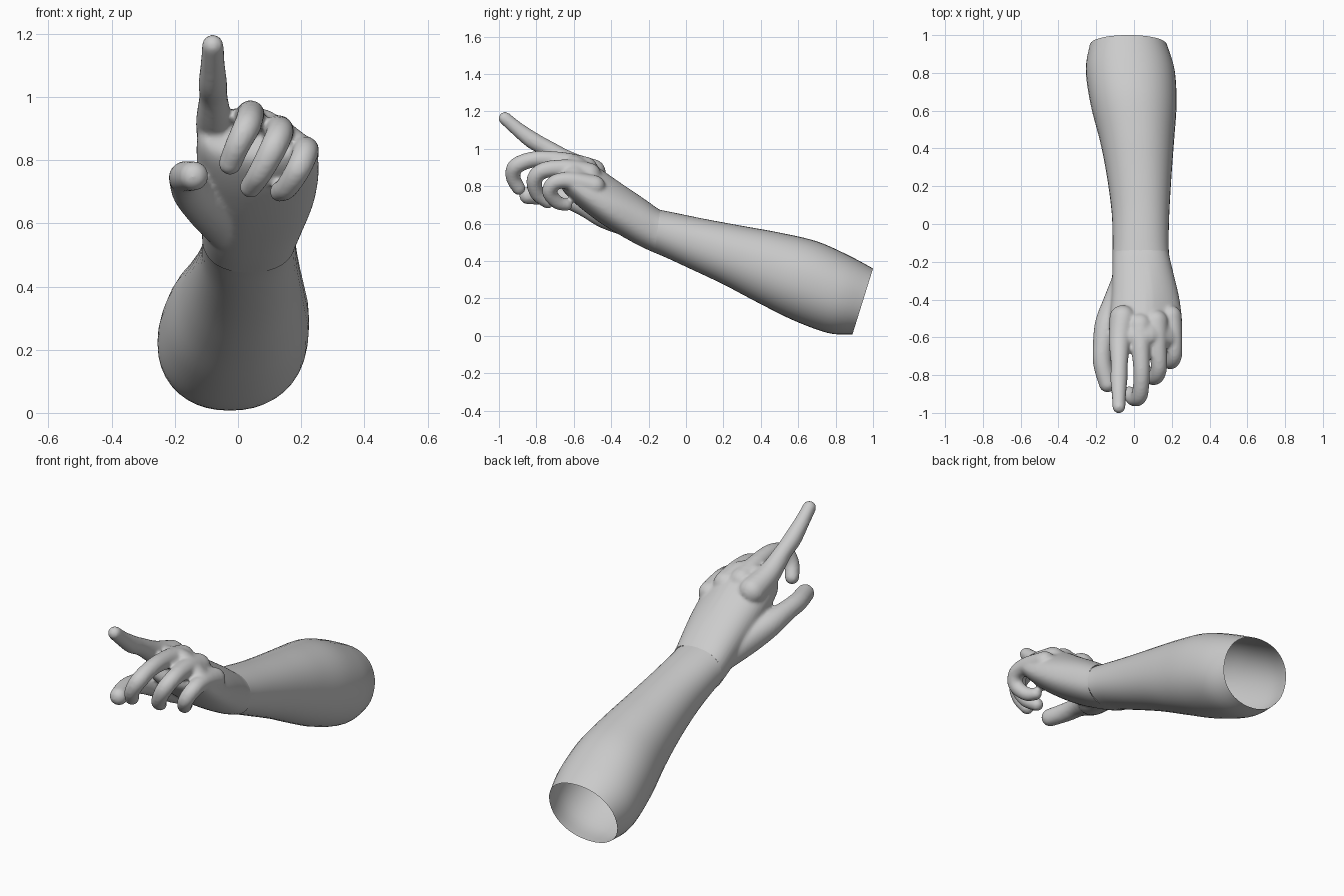
import bpy, bmesh
from math import sin, cos, pi, copysign
from mathutils import Vector

if "Cube" in bpy.data.objects:
    bpy.data.objects.remove(bpy.data.objects["Cube"])

# Cross-sections: top y, top z, bottom y, bottom z, left x, right x
FOREARM = [
    (1.00, .36, .89, .008, -.235, .175),
    (.87, .43, .76, .015, -.255, .215),
    (.70, .505, .57, .085, -.23, .225),
    (.50, .552, .38, .18, -.18, .212),
    (.30, .588, .20, .275, -.143, .198),
    (.10, .625, .02, .36, -.118, .187),
    (-.07, .66, -.11, .42, -.113, .183),
    (-.14, .674, -.17, .445, -.114, .185),
]
PALM = [
    (-.07, .645, -.11, .42, -.113, .183),
    (-.14, .674, -.17, .445, -.114, .185),
    (-.22, .73, -.27, .492, -.115, .205),
    (-.36, .825, -.43, .585, -.12, .24),
    (-.48, .908, -.56, .68, -.13, .255),
    (-.57, .962, -.64, .755, -.13, .252),
    (-.615, .965, -.67, .80, -.115, .235),
    (-.635, .945, -.67, .83, -.09, .21),
]
# Digits: x, y, z, radius along each bone
DIGITS = [
    [(-.04, -.28, .59, .07), (-.085, -.42, .65, .08), (-.14, -.53, .70, .067),
     (-.165, -.64, .735, .052), (-.167, -.74, .748, .049), (-.14, -.845, .75, .046)],
    [(-.06, -.50, .875, .07), (-.075, -.62, .925, .058), (-.078, -.74, 1.0, .045),
     (-.08, -.82, 1.045, .045), (-.08, -.90, 1.105, .038), (-.08, -.968, 1.163, .034)],
    [(.03, -.54, .89, .068), (.035, -.66, .932, .05), (.04, -.80, .945, .043),
     (.03, -.905, .91, .043), (0, -.925, .85, .039), (-.025, -.895, .79, .036)],
    [(.115, -.52, .86, .066), (.125, -.64, .893, .05), (.132, -.76, .885, .043),
     (.11, -.81, .835, .042), (.07, -.795, .76, .038), (.04, -.74, .715, .034)],
    [(.195, -.49, .80, .058), (.21, -.62, .83, .046), (.212, -.70, .82, .041),
     (.19, -.73, .77, .039), (.155, -.69, .715, .036), (.132, -.64, .70, .032)],
]


def spline(rows, steps):
    """Catmull-Rom through rows of numbers."""
    out = []
    for i in range(len(rows) - 1):
        a, b = rows[max(i - 1, 0)], rows[i]
        c, d = rows[i + 1], rows[min(i + 2, len(rows) - 1)]
        for s in range(steps):
            t = s / steps
            out.append([.5 * (2 * q + (r - p) * t + (2 * p - 5 * q + 4 * r - w) * t * t
                              + (3 * q - p - 3 * r + w) * t ** 3)
                        for p, q, r, w in zip(a, b, c, d)])
    return out + [list(rows[-1])]


def loft(bm, rows, power, slope, capped, n=40):
    """Skin the sections; slope lowers the back of the hand toward the little finger."""
    rings = []
    for ty, tz, by, bz, xl, xr in spline(rows, 5):
        k = slope * min(1, max(0, (-.14 - ty) / .35))
        ring = []
        for j in range(n):
            c, s = cos(2 * pi * j / n), sin(2 * pi * j / n)
            c, s = copysign(abs(c) ** power, c), copysign(abs(s) ** power, s)
            x = (xl + xr) / 2 + (xr - xl) / 2 * c
            z = (tz + bz) / 2 + (tz - bz) / 2 * s
            z -= k * max(0, x - .08) * (1 + s) / 2
            ring.append(bm.verts.new((x, (ty + by) / 2 + (ty - by) / 2 * s, z)))
        rings.append(ring)
    for a, b in zip(rings, rings[1:]):
        for j in range(n):
            bm.faces.new((a[j], a[j - 1], b[j - 1], b[j]))
    if capped:
        bm.faces.new(rings[0])
        bm.faces.new(rings[-1][::-1])
    bmesh.ops.recalc_face_normals(bm, faces=bm.faces)


def make_object(bm, name):
    mesh = bpy.data.meshes.new(name)
    bm.to_mesh(mesh)
    bm.free()
    for p in mesh.polygons:
        p.use_smooth = True
    ob = bpy.data.objects.new(name, mesh)
    bpy.context.collection.objects.link(ob)
    return ob


# Forearm: open sleeve from elbow to wrist
bm = bmesh.new()
loft(bm, FOREARM, .93, 0, False)
make_object(bm, "forearm")

# Hand: palm and digits fused into one skin
bm = bmesh.new()
loft(bm, PALM, .85, .5, True)
for digit in DIGITS:
    for x, y, z, r in spline(digit, 8):
        ball = bmesh.ops.create_icosphere(bm, subdivisions=3, radius=r + .001)
        bmesh.ops.translate(bm, verts=ball["verts"], vec=(x, y, z))
hand = make_object(bm, "hand")
remesh = hand.modifiers.new("fuse", 'REMESH')
remesh.mode = 'VOXEL'
remesh.voxel_size = .009
smooth = hand.modifiers.new("soften", 'SMOOTH')
smooth.factor = .5
smooth.iterations = 7
fused = bpy.data.meshes.new_from_object(
    hand.evaluated_get(bpy.context.evaluated_depsgraph_get()))
hand.modifiers.clear()

# Open the hand where it meets the forearm
bm = bmesh.new()
bm.from_mesh(fused)
bmesh.ops.bisect_plane(bm, geom=bm.verts[:] + bm.edges[:] + bm.faces[:],
                       plane_co=Vector((0, -.138, .674)),
                       plane_no=Vector((0, .99, -.13)), clear_outer=True)
bm.to_mesh(hand.data)
bm.free()
for p in hand.data.polygons:
    p.use_smooth = True
